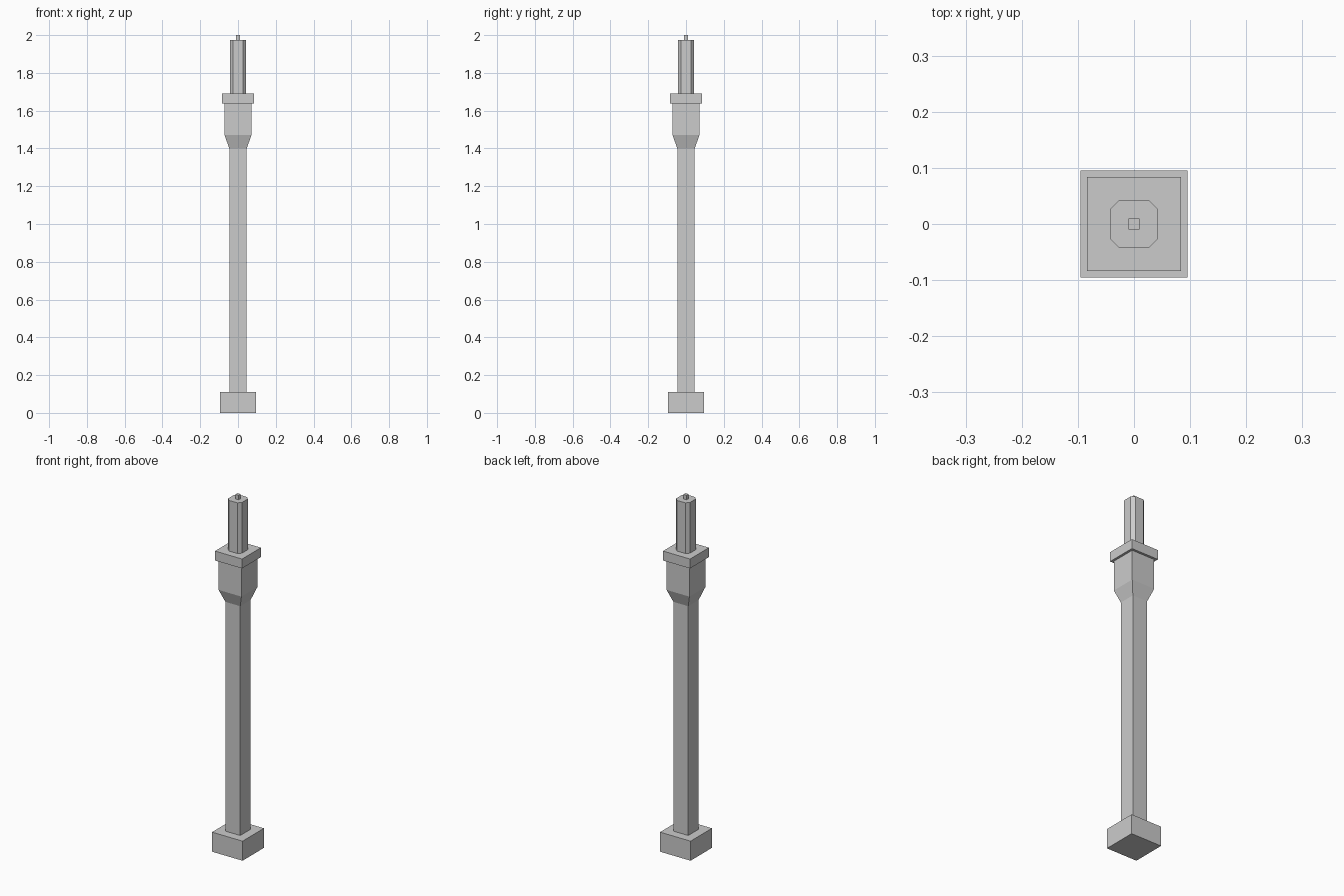
import bpy, bmesh

if "Cube" in bpy.data.objects:
    bpy.data.objects.remove(bpy.data.objects["Cube"])


def outline(half, cut):
    # square cross-section, optionally with cut corners (counter-clockwise)
    if cut == 0:
        return [(half, -half), (half, half), (-half, half), (-half, -half)]
    a = half - cut
    return [(a, -half), (half, -a), (half, a), (a, half),
            (-a, half), (-half, a), (-half, -a), (-a, -half)]


def loft(name, sections, cut=0):
    # stack of (half width, height) sections, closed at both ends
    bm = bmesh.new()
    rings = [[bm.verts.new((x, y, z)) for x, y in outline(h, cut)]
             for h, z in sections]
    n = len(rings[0])
    for low, high in zip(rings, rings[1:]):
        for i in range(n):
            j = (i + 1) % n
            bm.faces.new((low[i], low[j], high[j], high[i]))
    bm.faces.new(rings[0][::-1])
    bm.faces.new(rings[-1])
    mesh = bpy.data.meshes.new(name)
    bm.to_mesh(mesh)
    bm.free()
    obj = bpy.data.objects.new(name, mesh)
    bpy.context.collection.objects.link(obj)
    return obj


# square foot block
loft("base_block", [(0.095, 0), (0.095, 0.11)])
# square shaft flaring into the thicker head
loft("shaft", [(0.046, 0.11), (0.046, 1.40), (0.071, 1.47), (0.071, 1.637)])
# wider slab on top of the head
loft("collar_slab", [(0.084, 1.637), (0.084, 1.69)])
# upper post with cut corners
loft("upper_post", [(0.043, 1.69), (0.043, 1.975)], cut=0.017)
# small square pin on the very top
loft("top_pin", [(0.01, 1.975), (0.01, 2.0)])
